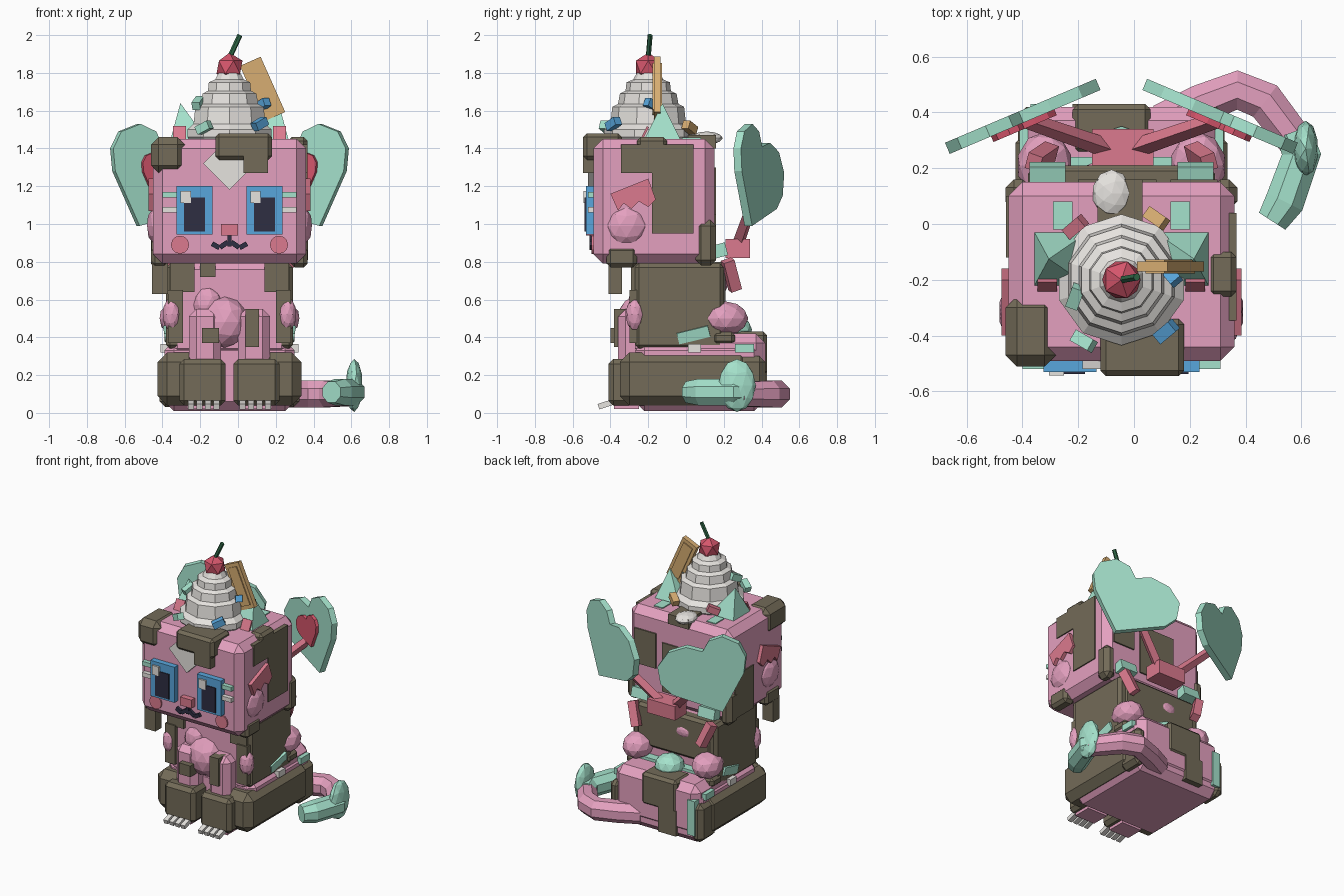
import bpy, bmesh, math
from mathutils import Vector, Matrix

old = bpy.data.objects.get("Cube")
if old:
    bpy.data.objects.remove(old)

MID = -.045  # the body's own centre line


def material(name, *rgb):
    mat = bpy.data.materials.new(name)
    mat.use_nodes = True
    colour = [(c / 255 / 12.92 if c < 11 else ((c / 255 + .055) / 1.055) ** 2.4) for c in rgb] + [1]
    mat.diffuse_color = colour
    mat.node_tree.nodes["Principled BSDF"].inputs["Base Color"].default_value = colour
    return mat


pink = material("pink", 228, 160, 191)
brown = material("dark brown", 115, 107, 88)
mint = material("mint", 165, 226, 204)
coral = material("coral", 219, 122, 142)
white = material("cream white", 230, 227, 223)
blue = material("eye blue", 88, 166, 220)
navy = material("navy", 46, 46, 66)
tan = material("wafer tan", 215, 173, 114)
red = material("cherry red", 213, 86, 108)
green = material("stem green", 48, 106, 72)


def finish(name, mat, bm, pair=False):
    """Make an object; a pair also gets a twin across the centre line."""
    bmesh.ops.recalc_face_normals(bm, faces=bm.faces)
    for face in bm.faces:
        face.smooth = False
    for prefix in (("left_", "right_") if pair else ("",)):
        if prefix == "right_":
            for v in bm.verts:
                v.co.x = 2 * MID - v.co.x
            bmesh.ops.reverse_faces(bm, faces=bm.faces)
        mesh = bpy.data.meshes.new(prefix + name)
        bm.to_mesh(mesh)
        mesh.materials.append(mat)
        bpy.context.collection.objects.link(bpy.data.objects.new(prefix + name, mesh))
    bm.free()


def box(name, mat, x, y, z, bevel=0, pair=False):
    """Box from three (low, high) ranges, with chamfered edges."""
    bm = bmesh.new()
    bmesh.ops.create_cube(bm, size=1)
    for v in bm.verts:
        v.co = [r[0] if c < 0 else r[1] for c, r in zip(v.co, (x, y, z))]
    if bevel:
        bmesh.ops.bevel(bm, geom=bm.edges[:], offset=bevel, segments=1, affect='EDGES')
    finish(name, mat, bm, pair)


def bar(name, mat, centre, size, turn=(0, 0, 0), pair=False):
    """Box by centre and size, turned by degrees about x, y and z."""
    bm = bmesh.new()
    bmesh.ops.create_cube(bm, size=1)
    rot = Matrix.Identity(4)
    for axis, angle in zip("XYZ", turn):
        rot = Matrix.Rotation(math.radians(angle), 4, axis) @ rot
    bm.transform(Matrix.Translation(centre) @ rot @ Matrix.Diagonal((*size, 1)))
    finish(name, mat, bm, pair)


def prism(name, mat, outline, origin, u, v, depth, pair=False):
    """Flat outline in the plane u, v, extruded along depth."""
    bm = bmesh.new()
    o, u, v, depth = (Vector(a) for a in (origin, u, v, depth))
    face = bm.faces.new([bm.verts.new(o + u * a + v * b) for a, b in outline])
    top = bmesh.ops.extrude_face_region(bm, geom=[face], use_keep_orig=True)["geom"]
    bmesh.ops.translate(bm, vec=depth, verts=[g for g in top if isinstance(g, bmesh.types.BMVert)])
    finish(name, mat, bm, pair)


def lump(name, mat, centre, size, pair=False, detail=2):
    bm = bmesh.new()
    bmesh.ops.create_icosphere(bm, subdivisions=detail, radius=1)
    bm.transform(Matrix.Translation(centre) @ Matrix.Diagonal((*size, 1)))
    finish(name, mat, bm, pair)


def rod(name, mat, a, b, r1, r2, sides=6, pair=False):
    a, b = Vector(a), Vector(b)
    bm = bmesh.new()
    bmesh.ops.create_cone(bm, cap_ends=True, segments=sides, radius1=r1, radius2=r2, depth=(b - a).length)
    bm.transform(Matrix.Translation((a + b) / 2) @ (b - a).to_track_quat('Z', 'Y').to_matrix().to_4x4())
    finish(name, mat, bm, pair)


def tube(name, mat, points, radius):
    """Eight sided mitred tube along points of (x, y, z, thickness)."""
    curve = bpy.data.curves.new(name, 'CURVE')
    curve.dimensions, curve.bevel_depth = '3D', radius
    curve.bevel_resolution, curve.use_fill_caps = 2, True
    line = curve.splines.new('POLY')
    line.points.add(len(points) - 1)
    for p, (x, y, z, r) in zip(line.points, points):
        p.co, p.radius, p.tilt = (x, y, z, 1), r, math.pi / 8
    path = bpy.data.objects.new(name + "_path", curve)
    bpy.context.collection.objects.link(path)
    bpy.context.view_layer.update()
    bm = bmesh.new()
    bm.from_mesh(path.evaluated_get(bpy.context.evaluated_depsgraph_get()).to_mesh())
    bpy.data.objects.remove(path)
    finish(name, mat, bm)


# Head with brown patches
box("head", pink, (-.45, .36), (-.49, .15), (.79, 1.45), .05)
box("fringe", brown, (-.12, .18), (-.545, -.34), (1.34, 1.48), .02)
box("fringe_lock", brown, (.03, .16), (-.545, -.45), (1.27, 1.4))
box("brow_corner_patch", brown, (-.46, -.28), (-.51, -.26), (1.27, 1.46), .04)
box("temple_patch", brown, (.3, .368), (-.345, .04), (1.27, 1.42))
box("temple_top_patch", brown, (.265, .368), (-.26, -.1), (1.36, 1.46), .02)
box("head_side_patch", brown, (.3, .368), (-.18, .04), (.95, 1.3))
box("right_temple_patch", brown, (-.458, -.4), (-.12, .1), (.82, 1.13))
box("nape_corner_patch", brown, (.28, .37), (.05, .16), (.78, 1.02), .03, True)
box("head_back_patch", brown, (-.2, .08), (.1, .16), (.9, 1.25))
box("back_corner_patch", brown, (.13, .3), (.1, .16), (1.05, 1.3))
box("jaw_patch", brown, (-.46, -.37), (-.42, -.26), (.77, .88), .02)
box("left_jaw_patch", brown, (.28, .368), (-.42, -.26), (.77, .88), .02)
box("hanging_lock", brown, (-.455, -.37), (-.41, -.34), (.63, .8))
box("crown_patch", brown, (-.13, .03), (-.02, .16), (1.4, 1.47))
box("crown_tile", mint, (.13, .2), (-.02, .08), (1.44, 1.457), 0, True)
lump("crown_tuft", white, (-.08, .11, 1.455), (.07, .085, .035))
diamond = [(0, -.14), (.14, 0), (0, .14), (-.14, 0)]
prism("forehead_diamond", white, diamond, (MID, -.49, 1.32), (1, 0, 0), (0, 0, 1), (0, -.03, 0))

# Face
box("eye_frame", blue, (.045, .235), (-.53, -.48), (.945, 1.2), 0, True)
box("pupil", navy, (.085, .195), (-.537, -.52), (.96, 1.14), 0, True)
for side, x in (("left", .065), ("right", -.305)):
    box(side + "_eye_shine", white, (x, x + .055), (-.543, -.52), (1.11, 1.175))
box("upper_whisker", mint, (.22, .31), (-.52, -.49), (1.14, 1.17), 0, True)
box("lower_whisker", white, (.22, .31), (-.52, -.49), (1.06, 1.09), 0, True)
box("nose", coral, (-.09, 0), (-.53, -.48), (.94, 1))
rod("cheek_spot", coral, (.217, -.48, .89), (.217, -.5, .89), .048, .048, 12, True)
box("mouth_stem", navy, (-.055, -.035), (-.51, -.48), (.88, .94))
bar("mouth_inner", navy, (-.015, -.5, .89), (.05, .02, .026), (0, 35, 0), True)
bar("mouth_outer", navy, (.028, -.5, .885), (.045, .02, .026), (0, -30, 0), True)

# Ears, cheek fluff and side fins
bm = bmesh.new()
bmesh.ops.create_cone(bm, cap_ends=True, segments=4, radius1=.155, radius2=0, depth=.22)
bm.transform(Matrix.Translation((.165, -.125, 1.53)) @ Matrix.Rotation(math.pi / 4, 4, 'Z'))
for v in bm.verts:
    if v.co.z > 1.6:
        v.co.x += .05
finish("ear", mint, bm, True)
bar("inner_ear", coral, (.22, -.222, 1.475), (.07, .012, .09), (-27, 0, 0), True)
lump("cheek_fluff", pink, (.32, -.315, .99), (.075, .12, .115), True)
fin = [(-.4, 1.16), (-.2, 1.24), (-.16, 1.13), (-.2, 1.09), (-.25, 1.12), (-.29, 1.08), (-.33, 1.11), (-.36, 1.07)]
prism("cheek_fin", coral, fin, (.34, 0, 0), (0, 1, 0), (0, 0, 1), (.045, 0, 0), True)

# Whipped cream, built from rings
profile = [(.2, 1.42), (.235, 1.46), (.235, 1.5), (.2, 1.53), (.19, 1.62), (.16, 1.635),
           (.15, 1.69), (.12, 1.705), (.115, 1.75), (.08, 1.765), (.06, 1.8)]
bm = bmesh.new()
rings = [[bm.verts.new((MID + r * math.sin(k * math.pi / 5), -.2 - r * math.cos(k * math.pi / 5), z))
          for k in range(10)] for r, z in profile]
for low, high in zip(rings, rings[1:]):
    for k in range(10):
        n = (k + 1) % 10
        bm.faces.new((low[k], low[n], high[n], high[k]))
bm.faces.new(rings[0])
bm.faces.new(rings[-1])
finish("whipped_cream", white, bm)
lump("cherry", red, (MID, -.2, 1.83), (.077, .077, .077), detail=1)
rod("cherry_stem", green, (MID, -.2, 1.88), (.01, -.19, 2), .014, .014)
bar("wafer", tan, (.13, -.152, 1.715), (.12, .035, .32), (0, -24, 0))
bar("wafer_panel", tan, (.13, -.152, 1.715), (.075, .05, .27), (0, -24, 0))
for mat, spot, spin in ((coral, (-.21, -.01, 1.5), 40), (tan, (.08, .02, 1.51), -35), (mint, (-.21, -.26, 1.64), 70),
                        (mint, (-.18, -.42, 1.51), -30), (blue, (.115, -.385, 1.53), 40), (blue, (.13, -.18, 1.63), -50)):
    bar(mat.name.split()[0] + "_sprinkle", mat, spot, (.08, .045, .045), (0, -25, spin))

# Heart wings on stems
heart = [(.435, .99), (.575, 1.28), (.587, 1.4), (.54, 1.49), (.43, 1.53), (.34, 1.49), (.3, 1.41),
         (.19, 1.43), (.07, 1.38), (0, 1.27), (.02, 1.15), (.1, 1.08)]
small = [(.31 + (a - .31) * .42, 1.27 + (b - 1.27) * .42) for a, b in heart]
across, up = (.92, -.39, 0), (0, 0, 1)
prism("heart_wing", mint, heart, (.03, .48, 0), across, up, (.017, .04, 0), True)
prism("wing_heart_inlay", red, small, (.03, .48, 0), across, up, (-.009, -.02, 0), True)
box("wing_mount", coral, (-.15, .07), (.21, .34), (.82, .92))
rod("wing_stem", coral, (.0, .27, .88), (.29, .37, 1.16), .035, .03, 4, True)
bar("back_ribbon", coral, (.24, .24, .73), (.055, .06, .17), (20, 15, 20), True)
bar("collar_tab", mint, (.22, .18, .86), (.13, .07, .07), (15, 0, 0), True)

# Torso
box("torso", pink, (-.36, .27), (-.27, .18), (.3, .8), .04)
box("torso_side", brown, (.2, .29), (-.27, .2), (.34, .79), .02, True)
box("torso_back", brown, (-.34, .25), (.12, .21), (.5, .8), .02)
lump("back_spot", pink, (-.12, .2, .68), (.06, .02, .04))
box("neck_patch", brown, (-.2, -.12), (-.285, -.2), (.72, .79))
box("shoulder_patch", brown, (.14, .27), (-.29, -.2), (.64, .79), 0, True)
box("flank_patch", brown, (.2, .28), (-.3, -.2), (.37, .65), 0, True)
box("belly_patch", brown, (-.19, -.1), (-.4, -.25), (.37, .45))
box("hip_patch", brown, (.04, .11), (-.38, -.25), (.35, .55))
lump("chest_fluff", pink, (-.07, -.27, .48), (.125, .1, .135))
lump("bib_fluff", pink, (-.16, -.25, .57), (.08, .06, .1))
lump("side_fluff", pink, (.26, -.27, .52), (.05, .05, .09), True)
lump("rump_fluff", pink, (.23, .21, .5), (.1, .12, .09), True)
lump("back_tuft", mint, (MID, .25, .44), (.1, .1, .08))
bar("hip_leaf", mint, (.25, .04, .42), (.1, .17, .06), (14, 10, 0), True)

# Seat, haunches and paws
box("seat", pink, (-.39, .3), (-.27, .41), (.01, .38), .05)
box("rump", pink, (-.38, .29), (.0, .42), (.06, .42), .05)
box("haunch", brown, (.12, .335), (-.35, .34), (.04, .32), .05, True)
box("rear_corner", brown, (.24, .325), (.24, .42), (.03, .3), .03, True)
box("haunch_top", brown, (.2, .3), (.14, .26), (.36, .43), .02, True)
box("rump_stripe", brown, (-.22, .06), (.25, .43), (.2, .43), .02)
box("rump_stripe_end", brown, (-.22, -.08), (.38, .43), (.04, .22))
box("corner_strip", mint, (-.37, -.31), (.37, .43), (.08, .33))
box("side_strip", mint, (.27, .32), (.26, .36), (.32, .365), 0, True)
box("side_tag", white, (.27, .32), (.01, .08), (.32, .365), 0, True)
box("back_shelf", mint, (-.35, .26), (.16, .24), (.36, .44))
box("front_leg", pink, (.0, .17), (-.36, -.2), (.1, .55), .04, True)
box("front_paw", brown, (-.025, .22), (-.41, -.2), (.04, .285), .025, True)
box("paw_pad", pink, (.02, .18), (-.38, -.25), (.02, .06), 0, True)
for k in range(4):
    bar("claw_%d" % k, white, (.025 + k * .045, -.425, .045), (.032, .08, .03), (18, 0, 0), True)

# Curled tail
tube("tail", pink, [(.1, .36, .1, 1), (.24, .43, .1, 1), (.37, .48, .1, 1), (.47, .44, .1, 1), (.6, .27, .1, .9)], .076)
tube("tail_tip", mint, [(.57, .33, .11, .9), (.6, .25, .11, 1), (.54, .08, .11, 1), (.495, .01, .11, .8)], .076)
lump("tail_leaf", mint, (.615, .27, .145), (.045, .1, .14))
